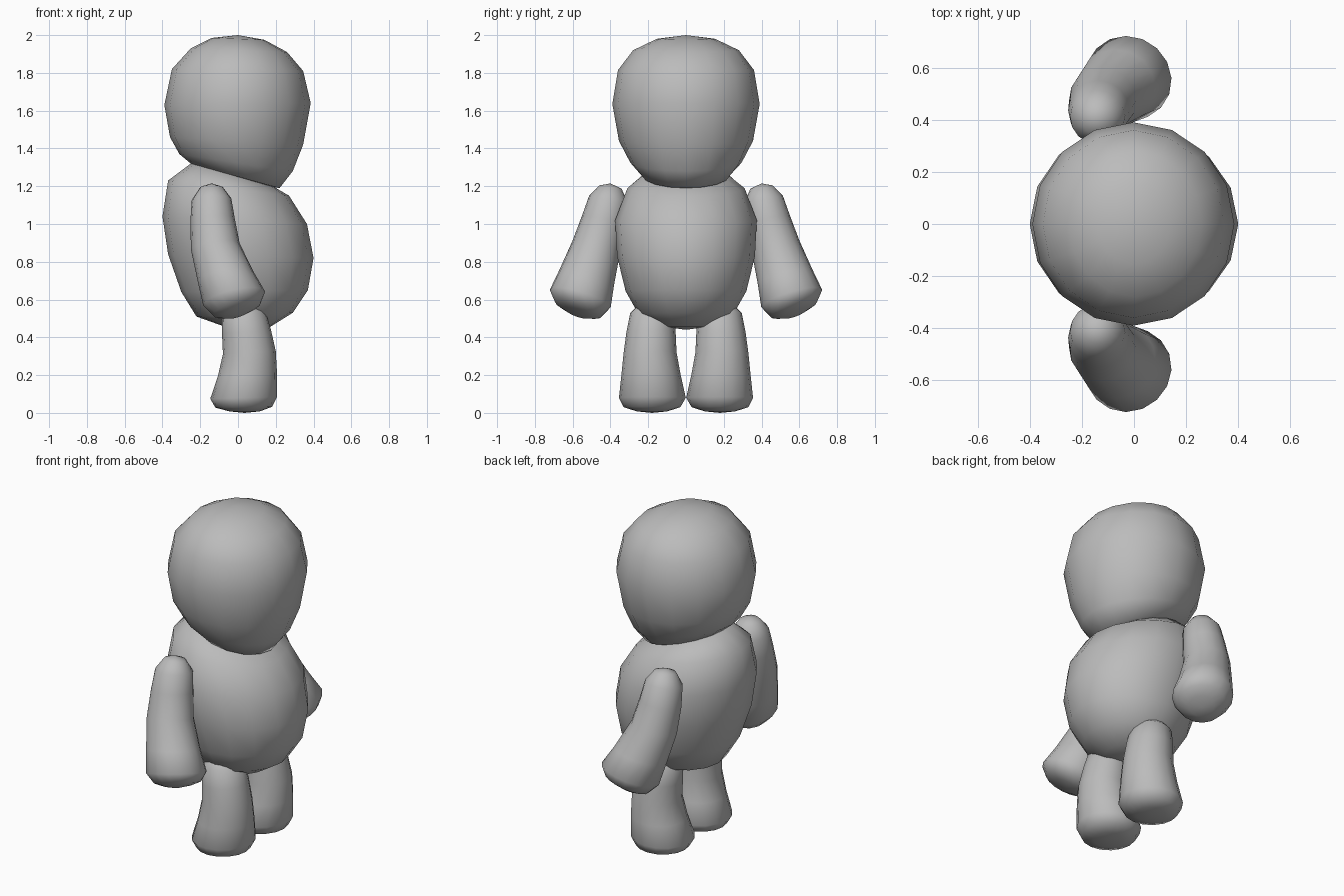
import bpy, bmesh, math
from mathutils import Vector

if "Cube" in bpy.data.objects:
    bpy.data.objects.remove(bpy.data.objects["Cube"])

grey = bpy.data.materials.new("plain_grey")
grey.diffuse_color = (0.5, 0.5, 0.5, 1)
grey.use_nodes = True
grey.node_tree.nodes["Principled BSDF"].inputs["Base Color"].default_value = grey.diffuse_color


def skin(name, rings, start, end):
    """Skin a list of point rings and close both ends on a pole."""
    bm = bmesh.new()
    loops = [[bm.verts.new(p) for p in ring] for ring in rings]
    n = len(loops[0])
    for a, b in zip(loops, loops[1:]):
        for i in range(n):
            j = (i + 1) % n
            bm.faces.new((a[i], a[j], b[j], b[i]))
    for loop, pole in ((loops[0], start), (loops[-1], end)):
        tip = bm.verts.new(pole)
        for i in range(n):
            bm.faces.new((loop[i], loop[(i + 1) % n], tip))
    bmesh.ops.recalc_face_normals(bm, faces=bm.faces)
    for f in bm.faces:
        f.smooth = True
    mesh = bpy.data.meshes.new(name)
    bm.to_mesh(mesh)
    bm.free()
    mesh.materials.append(grey)
    obj = bpy.data.objects.new(name, mesh)
    bpy.context.collection.objects.link(obj)


def tilted_body(name, profile, start, end, n=16):
    """Rings given as back x, back z, front x, front z, half width in y."""
    rings = []
    for xb, zb, xf, zf, ry in profile:
        ring = []
        for i in range(n):
            a = 2 * math.pi * i / n
            t = (1 + math.cos(a)) / 2
            ring.append((xb + (xf - xb) * t, ry * math.sin(a), zb + (zf - zb) * t))
        rings.append(ring)
    skin(name, rings, start, end)


def limb(name, path, start, end, axis_start, axis_end, side, n=16):
    """Round rings x, y, z, radius, with the axis turning along the limb."""
    rings = []
    for k, (x, y, z, r) in enumerate(path):
        t = k / (len(path) - 1)
        axis = Vector(axis_start).lerp(Vector(axis_end), t).normalized()
        u = axis.cross(Vector((0, 1, 0))).normalized()
        v = axis.cross(u)
        ring = []
        for i in range(n):
            a = 2 * math.pi * i / n
            p = Vector((x, y, z)) + r * (math.cos(a) * u + math.sin(a) * v)
            ring.append((p.x, p.y * side, p.z))
        rings.append(ring)
    skin(name, rings, (start[0], start[1] * side, start[2]),
         (end[0], end[1] * side, end[2]))


# Head, with the chin lower at the face side (+x)
tilted_body("head", [
    (-0.14, 1.985, 0.14, 1.975, 0.155),
    (-0.25, 1.93, 0.26, 1.91, 0.28),
    (-0.35, 1.82, 0.345, 1.81, 0.36),
    (-0.39, 1.63, 0.385, 1.64, 0.39),
    (-0.36, 1.46, 0.345, 1.42, 0.355),
    (-0.31, 1.37, 0.29, 1.28, 0.295),
    (-0.25, 1.32, 0.22, 1.19, 0.23),
    (-0.08, 1.27, 0.10, 1.21, 0.10),
], (0, 2.0, 2.0)[:1] + (0, 2.0), (0.01, 0, 1.23))

# Torso, leaning with a forward belly
tilted_body("torso", [
    (-0.25, 1.32, 0.15, 1.22, 0.21),
    (-0.37, 1.23, 0.27, 1.15, 0.31),
    (-0.40, 1.04, 0.365, 1.0, 0.375),
    (-0.37, 0.84, 0.40, 0.82, 0.365),
    (-0.30, 0.64, 0.37, 0.65, 0.32),
    (-0.22, 0.51, 0.29, 0.53, 0.25),
    (-0.08, 0.46, 0.17, 0.455, 0.13),
], (-0.06, 0, 1.29), (0.05, 0, 0.44))

# Arms and legs, mirrored across y
for side, label in ((1, "left"), (-1, "right")):
    limb(label + "_arm", [
        (-0.14, 0.40, 1.195, 0.06),
        (-0.14, 0.41, 1.13, 0.105),
        (-0.135, 0.435, 1.02, 0.118),
        (-0.12, 0.475, 0.88, 0.13),
        (-0.065, 0.525, 0.72, 0.15),
        (-0.02, 0.56, 0.605, 0.168),
        (-0.005, 0.57, 0.55, 0.13),
        (0, 0.575, 0.53, 0.07),
    ], (-0.14, 0.40, 1.215), (0, 0.58, 0.52),
        (0, 0.15, -1), (0.3, 0.33, -0.9), side)
    limb(label + "_leg", [
        (0.02, 0.18, 0.585, 0.06),
        (0.03, 0.18, 0.53, 0.115),
        (0.045, 0.185, 0.43, 0.13),
        (0.06, 0.19, 0.32, 0.14),
        (0.05, 0.185, 0.20, 0.157),
        (0.03, 0.178, 0.08, 0.177),
        (0.03, 0.18, 0.03, 0.15),
        (0.035, 0.18, 0.008, 0.08),
    ], (0.02, 0.18, 0.60), (0.035, 0.18, 0),
        (0.1, 0, -1), (0, 0, -1), side)
